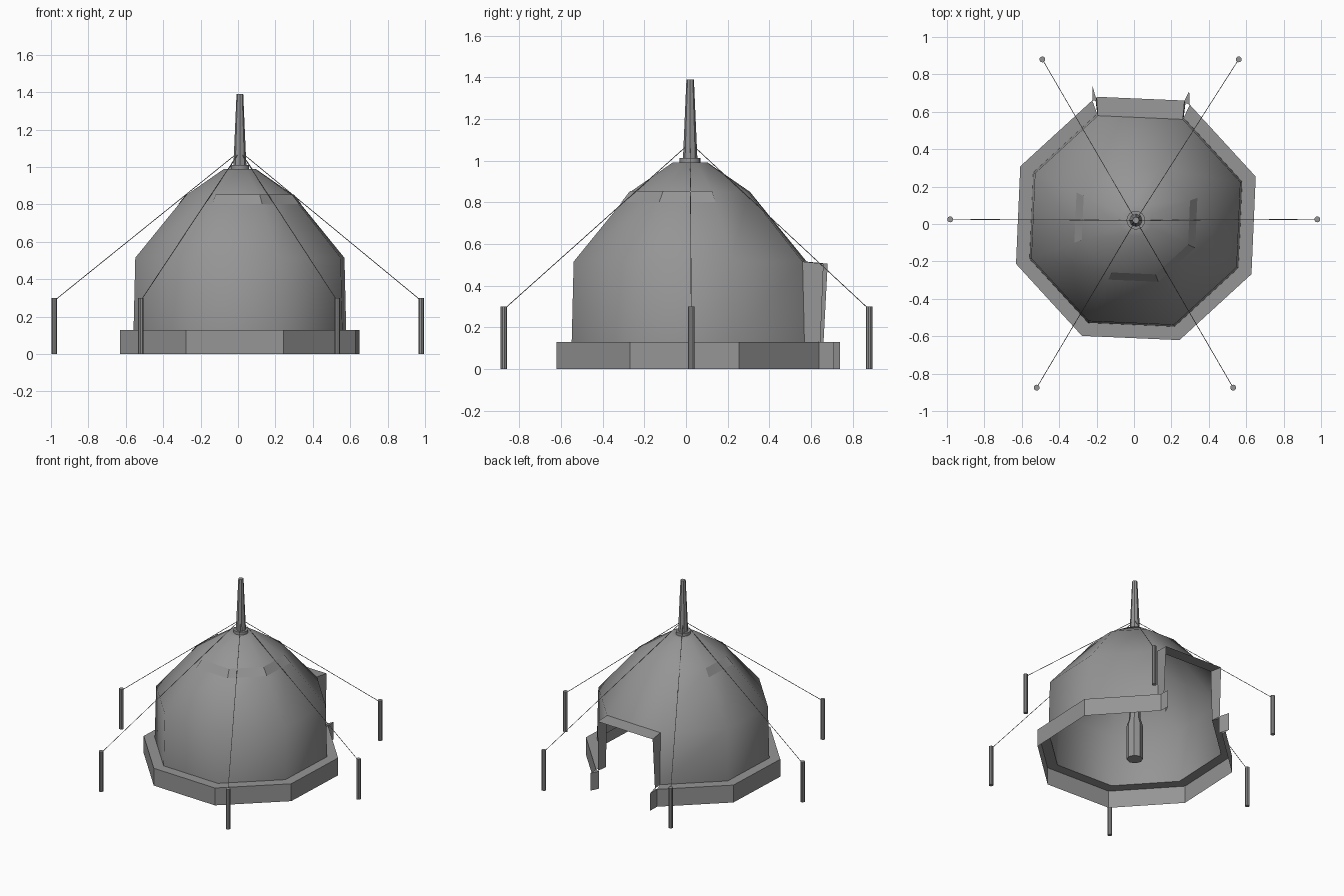
import bpy, bmesh, math
from mathutils import Vector

if "Cube" in bpy.data.objects:
    bpy.data.objects.remove(bpy.data.objects["Cube"])

CX, CY = 0.01, 0.02          # tent axis
DOOR = 1                     # octagon side left open at the back

GREY = bpy.data.materials.new("dark_canvas")
GREY.diffuse_color = (0.3, 0.3, 0.3, 1)
GREY.use_nodes = True
GREY.node_tree.nodes["Principled BSDF"].inputs["Base Color"].default_value = GREY.diffuse_color


def ring_point(r, z, k):
    a = math.radians(20 + 45 * k)
    return (CX + r * math.cos(a), CY + r * math.sin(a), z)


def make(name, quads, smooth=None):
    """Mesh object from a list of polygons given as coordinates."""
    bm = bmesh.new()
    for q in quads:
        bm.faces.new([bm.verts.new(p) for p in q])
    bmesh.ops.remove_doubles(bm, verts=bm.verts, dist=0.0005)
    bmesh.ops.recalc_face_normals(bm, faces=bm.faces)
    me = bpy.data.meshes.new(name)
    bm.to_mesh(me)
    bm.free()
    me.materials.append(GREY)
    ob = bpy.data.objects.new(name, me)
    bpy.context.collection.objects.link(ob)
    if smooth:
        bpy.context.view_layer.objects.active = ob
        ob.select_set(True)
        bpy.ops.object.shade_smooth_by_angle(angle=math.radians(smooth))
        ob.select_set(False)
    return ob


def bands(profile, open_rows=(), sides=range(8)):
    """Octagonal shell through (radius, z) rings, leaving out the door side."""
    out = []
    for i, ((r0, z0), (r1, z1)) in enumerate(zip(profile, profile[1:])):
        for k in sides:
            if k == DOOR and i in open_rows:
                continue
            out.append([ring_point(r0, z0, k), ring_point(r0, z0, k + 1),
                        ring_point(r1, z1, k + 1), ring_point(r1, z1, k)])
    return out


def lathe(name, profile, n):
    """Closed round part around the tent axis."""
    def p(r, z, k):
        a = 2 * math.pi * k / n
        return (CX + r * math.cos(a), CY + r * math.sin(a), z)
    faces = [[p(r0, z0, k), p(r0, z0, k + 1), p(r1, z1, k + 1), p(r1, z1, k)]
             for (r0, z0), (r1, z1) in zip(profile, profile[1:]) for k in range(n)]
    for r, z in (profile[0], profile[-1]):
        faces.append([p(r, z, k) for k in range(n)])
    return make(name, faces, 30)


def rod(name, a, b, r, n):
    """Straight cylinder between two points."""
    a, b = Vector(a), Vector(b)
    bpy.ops.mesh.primitive_cylinder_add(vertices=n, radius=r, depth=(b - a).length,
                                        location=(a + b) / 2)
    ob = bpy.context.object
    ob.name = name
    ob.rotation_euler = (b - a).to_track_quat('Z', 'Y').to_euler()
    ob.data.materials.append(GREY)
    return ob


# Canvas walls and roof, thin open shell closed round the pole
make("tent_canvas", bands([(0.605, 0.13), (0.595, 0.515), (0.305, 0.85), (0.09, 0.99),
                           (0.035, 0.99)], (0,)), 50)

# Flaps lying over the roof joint on the front and sides
make("roof_flap", bands([(0.35, 0.802), (0.308, 0.853)], sides=(3, 5, 6, 7)))

# Stepped skirt around the foot
make("base_skirt", bands([(0.682, 0.0), (0.682, 0.13), (0.605, 0.13)], (0, 1)))

# Door frame: awning and two side wings
top_in = [ring_point(0.595, 0.515, k) for k in (1, 2)]
low_in = [ring_point(0.605, 0.13, k) for k in (1, 2)]
top_out = [(0.27, 0.66, 0.505), (-0.20, 0.68, 0.505)]
low_out = [(0.275, 0.645, 0.13), (-0.205, 0.66, 0.13)]
make("door_awning", [[top_in[0], top_in[1], top_out[1], top_out[0]]])
for side, i in (("right", 0), ("left", 1)):
    make("door_wing_" + side, [[top_in[i], top_out[i], low_out[i], low_in[i]]])

# Small turned-out ends of the skirt beside the door
for side, k, tip, root in (("right", 1, (0.295, 0.71), (0.265, 0.65)),
                           ("left", 2, (-0.222, 0.74), (-0.20, 0.66))):
    corner = ring_point(0.682, 0, k)[:2]
    pts = [root, tip, corner]
    walls = [[(*a, 0), (*b, 0), (*b, 0.13), (*a, 0.13)] for a, b in zip(pts, pts[1:])]
    make("skirt_end_" + side, walls + [[(*p, 0.13) for p in pts]])

# Centre pole with a thicker foot, and its collar
lathe("centre_pole", [(0.055, 0.0), (0.055, 0.26), (0.040, 0.31), (0.035, 1.0), (0.018, 1.39)], 8)
lathe("pole_collar", [(0.05, 0.975), (0.05, 1.012), (0.03, 1.012)], 16)

# Pegs and guy ropes
pegs = [(-0.983, 0.025), (0.98, 0.025), (-0.49, 0.88), (0.56, 0.88), (-0.52, -0.875), (0.53, -0.875)]
for i, (x, y) in enumerate(pegs, 1):
    rod(f"peg_{i}", (x, y, 0), (x, y, 0.3), 0.016, 10)
    rod(f"guy_rope_{i}", (CX, CY, 1.085), (x, y, 0.285), 0.002, 6)
